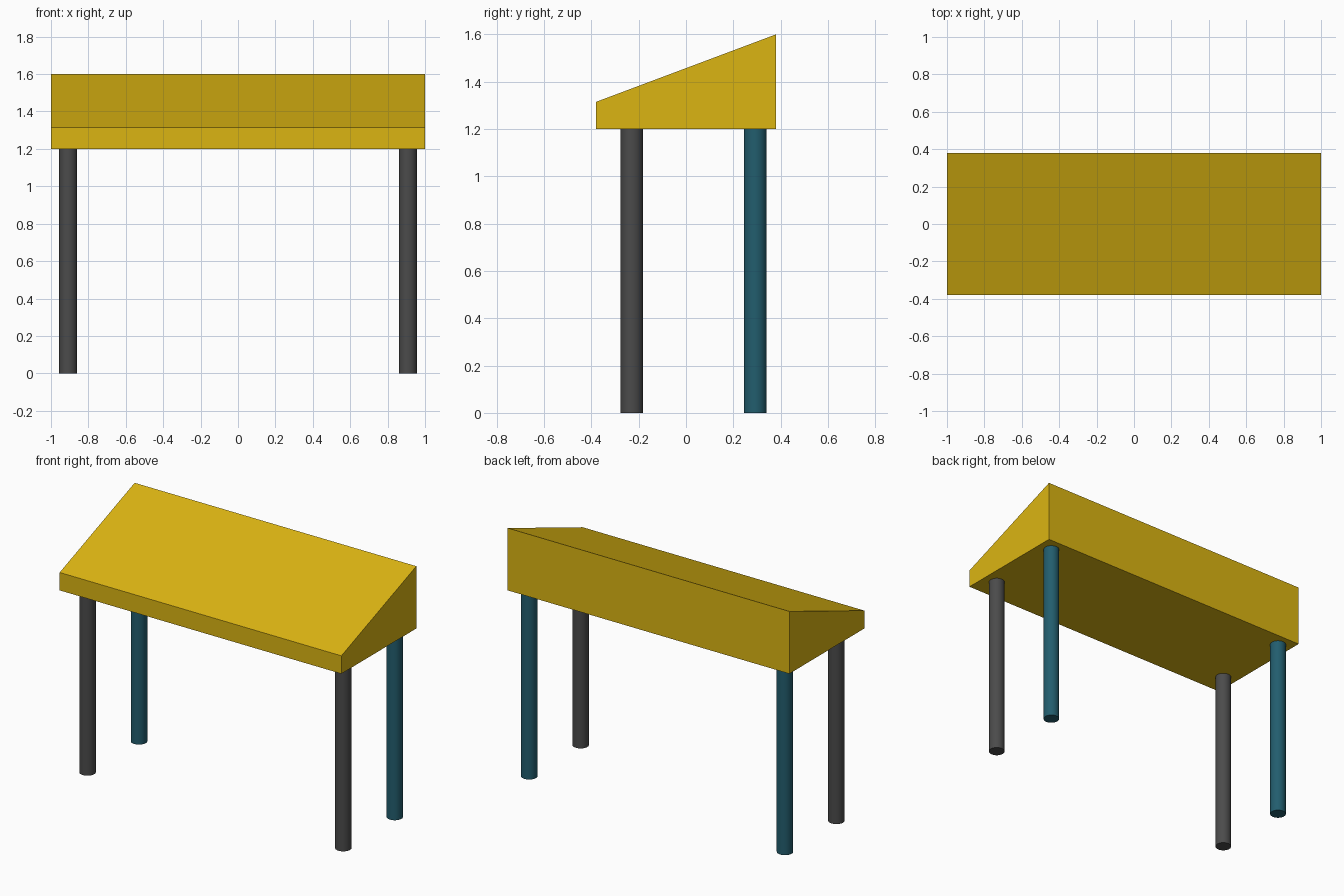
import bpy
import bmesh

cube = bpy.data.objects.get("Cube")
if cube:
    bpy.data.objects.remove(cube, do_unlink=True)


def make_material(name, color):
    mat = bpy.data.materials.new(name)
    mat.use_nodes = True
    mat.diffuse_color = (*color, 1)
    bsdf = next(n for n in mat.node_tree.nodes if n.type == 'BSDF_PRINCIPLED')
    bsdf.inputs["Base Color"].default_value = (*color, 1)
    return mat


gold = make_material("golden yellow", (0.71, 0.46, 0.006))
gray = make_material("dark gray", (0.07, 0.07, 0.07))
teal = make_material("deep teal", (0.016, 0.11, 0.155))

LEG_HEIGHT = 1.2
LEG_RADIUS = 0.048


# Sloped desk body: side profile extruded across the width
def make_body():
    profile = [(-0.38, LEG_HEIGHT), (0.38, LEG_HEIGHT), (0.38, 1.6), (-0.38, 1.315)]
    bm = bmesh.new()
    side = bm.faces.new([bm.verts.new((-1, y, z)) for y, z in profile])
    ext = bmesh.ops.extrude_face_region(bm, geom=[side])
    moved = [v for v in ext["geom"] if isinstance(v, bmesh.types.BMVert)]
    bmesh.ops.translate(bm, verts=moved, vec=(2, 0, 0))
    bmesh.ops.recalc_face_normals(bm, faces=bm.faces)
    mesh = bpy.data.meshes.new("desk_body")
    bm.to_mesh(mesh)
    bm.free()
    mesh.materials.append(gold)
    body = bpy.data.objects.new("desk_body", mesh)
    bpy.context.collection.objects.link(body)


# Round leg standing on the floor
def make_leg(name, x, y, mat):
    bpy.ops.mesh.primitive_cylinder_add(vertices=32, radius=LEG_RADIUS, depth=LEG_HEIGHT,
                                        location=(x, y, LEG_HEIGHT / 2))
    leg = bpy.context.object
    leg.name = name
    leg.data.materials.append(mat)
    bpy.ops.object.shade_smooth_by_angle()


make_body()
for side, x in (("left", 0.908), ("right", -0.908)):
    make_leg(f"front_leg_{side}", x, -0.229, gray)
    make_leg(f"back_leg_{side}", x, 0.293, teal)
